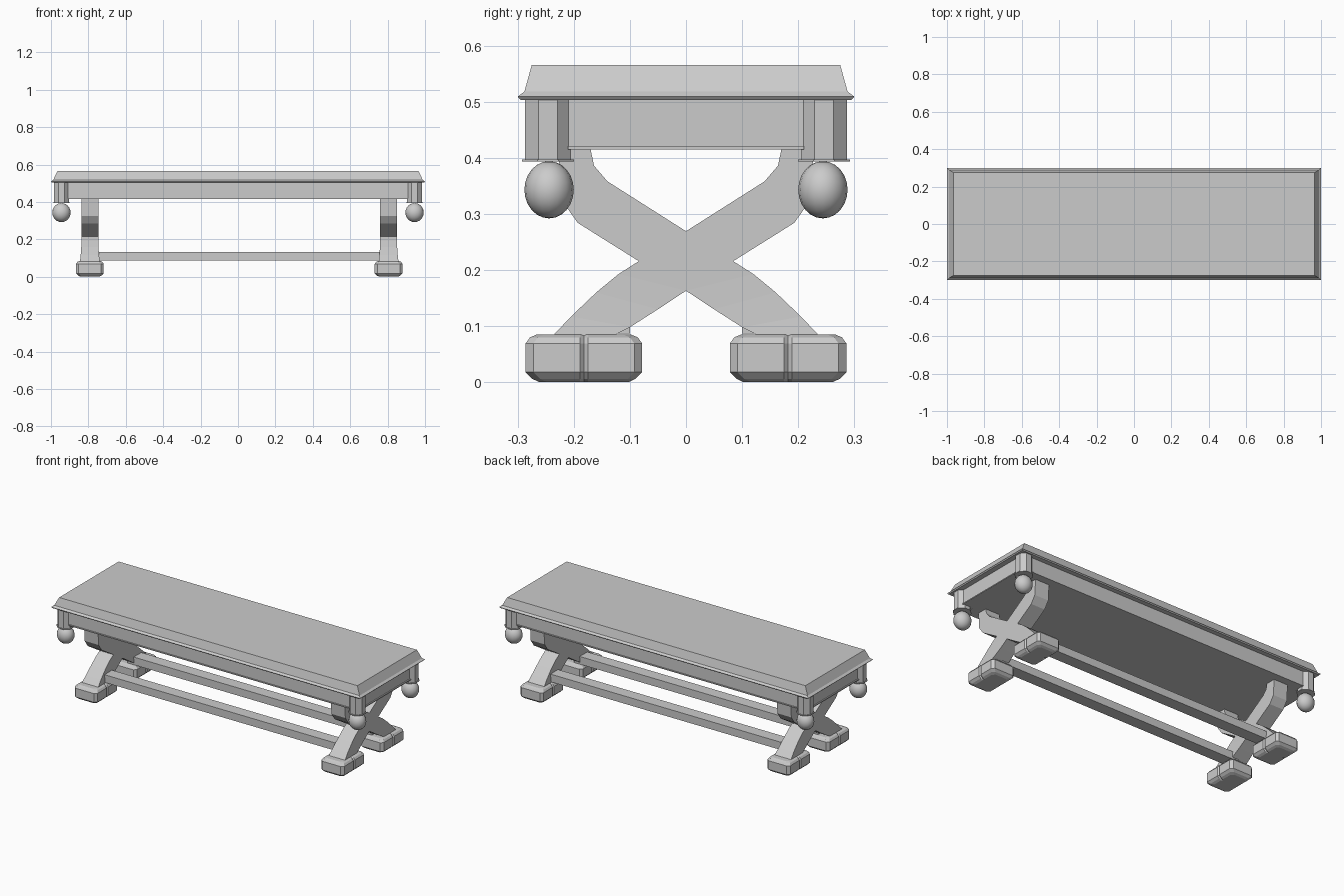
import bpy, bmesh, math

if "Cube" in bpy.data.objects:
    bpy.data.objects.remove(bpy.data.objects["Cube"])


def make(name, bm, smooth=None):
    bmesh.ops.recalc_face_normals(bm, faces=bm.faces)
    me = bpy.data.meshes.new(name)
    bm.to_mesh(me)
    bm.free()
    ob = bpy.data.objects.new(name, me)
    bpy.context.collection.objects.link(ob)
    if smooth:
        bpy.ops.object.select_all(action='DESELECT')
        ob.select_set(True)
        bpy.context.view_layer.objects.active = ob
        bpy.ops.object.shade_smooth_by_angle(angle=math.radians(smooth))
    return ob


def loft(name, rings, smooth=None):
    """Bridge rings of equal length and cap both ends."""
    bm = bmesh.new()
    vs = [[bm.verts.new(p) for p in r] for r in rings]
    n = len(vs[0])
    for a, b in zip(vs, vs[1:]):
        for i in range(n):
            j = (i + 1) % n
            bm.faces.new((a[i], a[j], b[j], b[i]))
    bm.faces.new(vs[0][::-1])
    bm.faces.new(vs[-1])
    return make(name, bm, smooth)


def rect(x, y, z, cx=0, cy=0):
    return [(cx - x, cy - y, z), (cx + x, cy - y, z), (cx + x, cy + y, z), (cx - x, cy + y, z)]


def box(name, x, y, z0, z1, cx=0, cy=0):
    return loft(name, [rect(x, y, z0, cx, cy), rect(x, y, z1, cx, cy)])


# Seat with a small lip and sloping edge
loft("seat", [rect(0.995, 0.295, 0.503), rect(1.0, 0.30, 0.509),
              rect(0.988, 0.288, 0.518), rect(0.965, 0.275, 0.565)])

# Apron, with thin lip along the lower edge of each end and side
box("apron", 0.965, 0.268, 0.418, 0.505)
box("apron_end_lip", 0.972, 0.21, 0.415, 0.421)
box("apron_side_lip", 0.905, 0.273, 0.415, 0.421)


def octagon(x, y, r, z):
    r /= math.cos(math.pi / 8)
    return [(x + r * math.cos(math.pi / 8 + k * math.pi / 4),
             y + r * math.sin(math.pi / 8 + k * math.pi / 4), z) for k in range(8)]


# Corner posts, base plates and ball drops
for sx in (-1, 1):
    for sy in (-1, 1):
        x, y = sx * 0.944, sy * 0.246
        loft("corner_post", [octagon(x, y, 0.041, 0.396), octagon(x, y, 0.041, 0.505)])
        loft("post_plate", [octagon(x, y, 0.046, 0.393), octagon(x, y, 0.046, 0.397)])
        bm = bmesh.new()
        bmesh.ops.create_uvsphere(bm, u_segments=16, v_segments=12, radius=1)
        for v in bm.verts:
            v.co = (x + v.co.x * 0.049, y - sy * 0.002 + v.co.y * 0.044, 0.343 + v.co.z * 0.051)
        make("ball_drop", bm, 40)

# Crossed legs: paired upper and lower edge points (y, z) plus half width
LEG = [((-0.24, 0.080), (-0.135, 0.080), 0.053),
       ((-0.205, 0.117), (-0.10, 0.098), 0.049),
       ((-0.16, 0.160), (-0.05, 0.130), 0.046),
       ((-0.12, 0.193), (0.00, 0.163), 0.045),
       ((0.140, 0.358), (0.193, 0.284), 0.045),
       ((0.164, 0.386), (0.222, 0.325), 0.045),
       ((0.172, 0.425), (0.228, 0.425), 0.045)]


def foot_ring(cx, cy, z, inset):
    """Chamfered rectangle with a notch in the middle of each long side."""
    a, b, c, n = 0.074 - inset, 0.104 - inset, 0.014, 0.007
    half = [(a - c, -b), (a, -b + c), (a, -n), (a - n, 0), (a, n), (a, b - c), (a - c, b)]
    pts = half + [(-p, -q) for p, q in half]
    return [(cx + p, cy + q, z) for p, q in pts]


for cx in (-0.792, 0.805):
    for s in (-1, 1):
        loft("cross_leg", [[(cx - w, s * u[0], u[1]), (cx + w, s * u[0], u[1]),
                            (cx + w, s * l[0], l[1]), (cx - w, s * l[0], l[1])]
                           for u, l, w in LEG])
        loft("foot", [foot_ring(cx, s * 0.182, z, i) for z, i in
                      ((0.0, 0.025), (0.006, 0.012), (0.018, 0.0),
                       (0.069, 0.0), (0.080, 0.008), (0.085, 0.020))])

# Long stretcher rails joining the legs
for s in (-1, 1):
    box("stretcher_rail", 0.79, 0.035, 0.087, 0.132, 0.006, s * 0.135)
